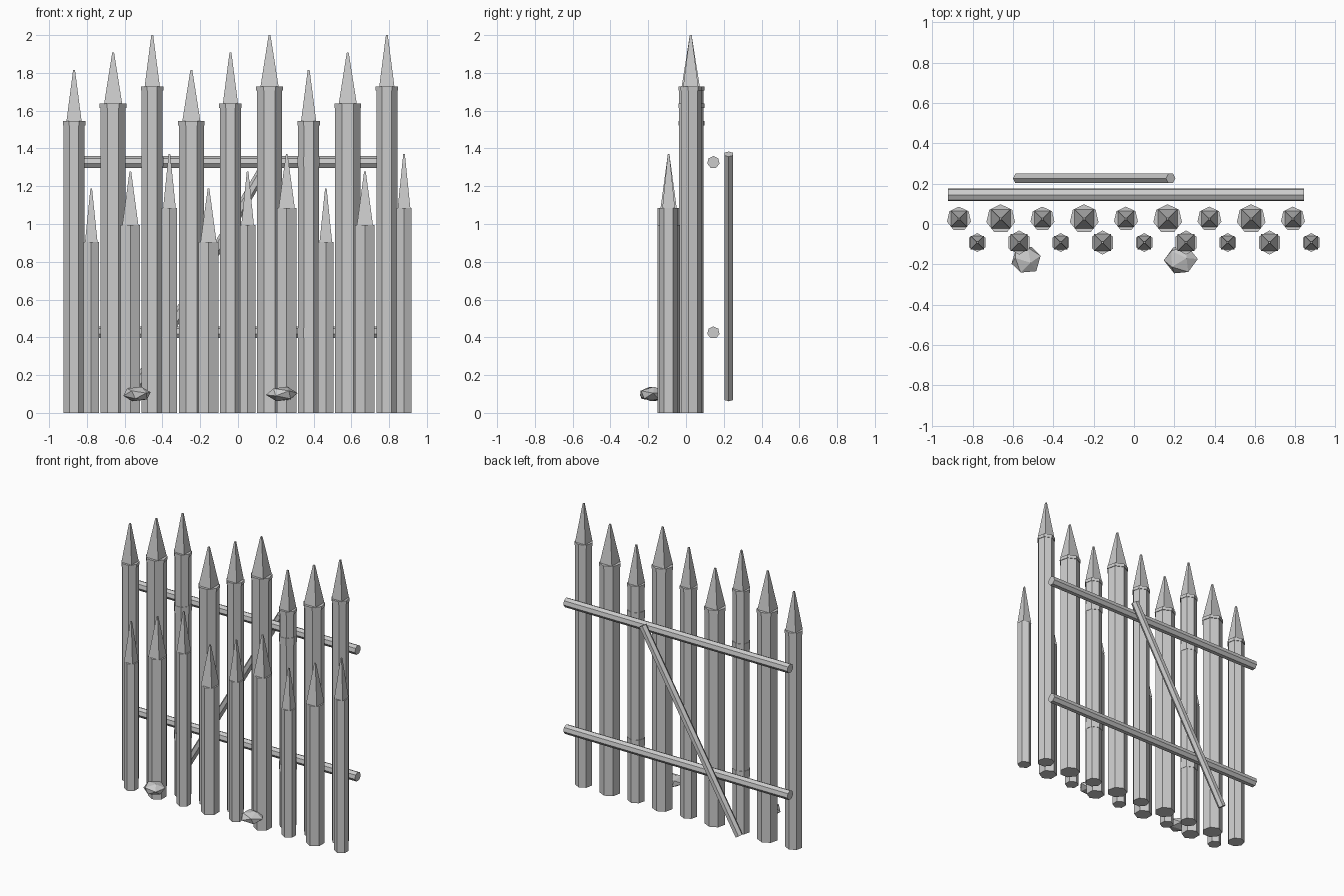
import bpy, math
from mathutils import Vector

if "Cube" in bpy.data.objects:
    bpy.data.objects.remove(bpy.data.objects["Cube"])


def cone(name, x, y, z0, z1, r0, r1, sides, turn):
    """Upright prism or taper between two heights; turn is the angle of its first corner."""
    bpy.ops.mesh.primitive_cone_add(vertices=sides, radius1=r0, radius2=r1, depth=z1 - z0)
    ob = bpy.context.object
    ob.name = name
    # bring the first corner to +y, whatever the primitive's start, then turn it
    v = max((w.co for w in ob.data.vertices), key=lambda c: c.xy.length + 1e-4 * c.y)
    ang = math.atan2(v.y, v.x)
    ob.rotation_euler.z = math.pi / 2 + turn - ang
    ob.location = (x, y, (z0 + z1) / 2)
    return ob


def pole(name, a, b, r, sides):
    """Round pole between two points."""
    a, b = Vector(a), Vector(b)
    d = b - a
    bpy.ops.mesh.primitive_cylinder_add(vertices=sides, radius=r, depth=d.length,
                                        location=(a + b) / 2)
    ob = bpy.context.object
    ob.name = name
    ob.rotation_euler = d.to_track_quat('Z', 'Y').to_euler()
    return ob


STEP = 0.207
SQUARE = math.pi / 4

# Tall back row: seven-sided stakes with collars and square points
for i in range(9):
    x, y = -0.868 + i * STEP, 0.025
    r = 0.068 if i % 2 else 0.057
    top = 1.542 + 0.092 * (i % 3)
    cone(f"back_stake_{i}", x, y, 0, top, r, r, 7, 0)
    cone(f"back_collar_{i}", x, y, top - 0.02, top + 0.003, r * 1.07, r * 1.07, 7, 0)
    cone(f"back_point_{i}", x, y, top, top + 0.274, r, 0.007, 4, SQUARE)
    # Lashings where the rails are tied on
    if i in (2, 6):
        for z in (0.423, 1.33):
            cone(f"lashing_{i}", x, y, z - 0.026, z + 0.026, r * 1.05, r * 1.05, 7, 0)

# Short front row: six-sided stakes with square points
for i in range(9):
    x, y = -0.777 + i * STEP, -0.092
    r = 0.060 if i % 2 else 0.047
    top = 0.904 + 0.091 * (i % 3)
    cone(f"front_stake_{i}", x, y, 0, top, r, r, 6, 0)
    cone(f"front_point_{i}", x, y, top, top + 0.284, r, 0.006, 4, SQUARE)

# Two rails behind, and a diagonal brace
for z in (0.425, 1.327):
    pole("rail", (-0.922, 0.145, z), (0.842, 0.145, z), 0.033, 7)
pole("diagonal_brace", (-0.577, 0.226, 0.075), (0.182, 0.226, 1.37), 0.027, 6)

# Flat stones at the foot
for x, sx, turn in ((-0.535, 0.077, 0.4), (0.232, 0.085, 1.3)):
    bpy.ops.mesh.primitive_ico_sphere_add(subdivisions=1, radius=1)
    ob = bpy.context.object
    ob.name = "stone"
    ob.rotation_euler = (0.3, 0.2, turn)
    bpy.ops.object.transform_apply(location=False, rotation=True, scale=False)
    ob.scale = (sx, 0.076, 0.041)
    ob.location = (x, -0.177, 0.1)
